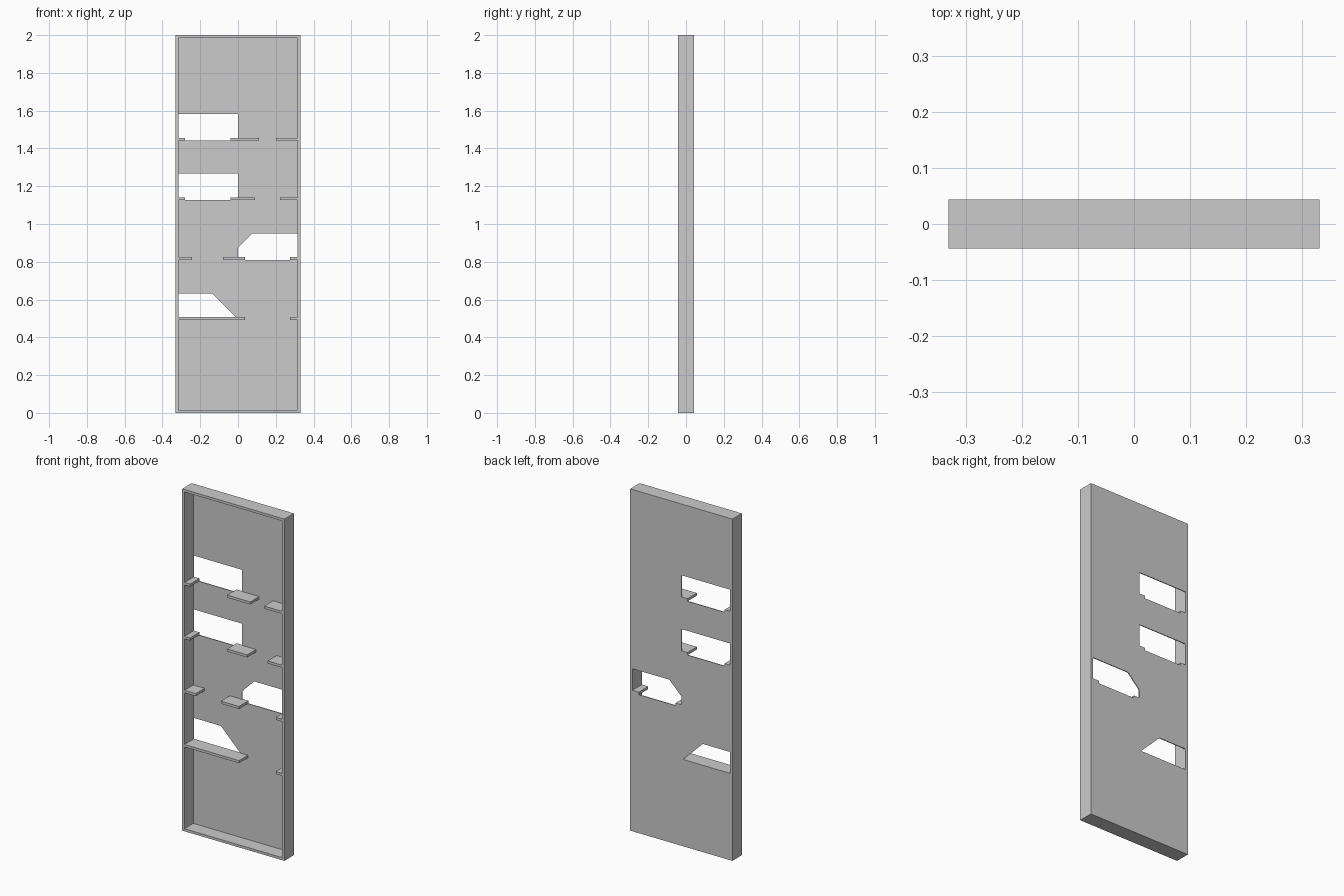
import bpy, bmesh
from math import pi
from mathutils import Matrix

if "Cube" in bpy.data.objects:
    bpy.data.objects.remove(bpy.data.objects["Cube"])

W, H, D = 0.331, 2.0, 0.0435      # half width, height, half depth
T, BACK = 0.015, 0.005            # board and back panel thickness
IN = W - T                        # inner half width


def rect(x0, x1, z0, z1):
    return [(x0, z0), (x1, z0), (x1, z1), (x0, z1)]


def plate(name, loops, y0, y1):
    """Flat board drawn in x/z (first loop outline, others holes), from y0 to y1."""
    cu = bpy.data.curves.new(name + "_profile", 'CURVE')
    cu.dimensions = '2D'
    cu.fill_mode = 'BOTH'
    cu.extrude = (y1 - y0) / 2
    for pts in loops:
        sp = cu.splines.new('POLY')
        sp.points.add(len(pts) - 1)
        for p, (x, z) in zip(sp.points, pts):
            p.co = (x, z, 0, 1)
        sp.use_cyclic_u = True
    tmp = bpy.data.objects.new(name + "_tmp", cu)
    bpy.context.collection.objects.link(tmp)
    dg = bpy.context.evaluated_depsgraph_get()
    me = bpy.data.meshes.new_from_object(tmp.evaluated_get(dg))
    bpy.data.objects.remove(tmp)
    me.transform(Matrix.Translation((0, (y0 + y1) / 2, 0)) @ Matrix.Rotation(pi / 2, 4, 'X'))
    bm = bmesh.new()
    bm.from_mesh(me)
    bmesh.ops.remove_doubles(bm, verts=bm.verts, dist=1e-5)
    bmesh.ops.recalc_face_normals(bm, faces=bm.faces)
    bmesh.ops.dissolve_limit(bm, angle_limit=0.01, verts=bm.verts, edges=bm.edges)
    for f in bm.faces:
        f.smooth = False
    bm.to_mesh(me)
    bm.free()
    me.name = name
    ob = bpy.data.objects.new(name, me)
    bpy.context.collection.objects.link(ob)
    return ob


# Shelf rows: bottom height, then x ranges of each shelf piece
rows = [
    (1.441, [(-IN, -0.28), (-0.04, 0.11), (0.20, IN)]),
    (1.126, [(-IN, -0.28), (-0.04, 0.09), (0.222, IN)]),
    (0.810, [(-IN, -0.243), (-0.08, 0.037), (0.275, IN)]),
    (0.493, [(-IN, 0.037), (0.275, IN)]),
]


# Openings in the back panel, notched around the shelf ends
def window(z):
    s = z + T
    return [(-0.28, z), (-0.04, z), (-0.04, s), (0, s), (0, z + 0.142),
            (-IN, z + 0.142), (-IN, s), (-0.28, s)]


z3 = 0.810
holes = [
    window(1.441),
    window(1.126),
    [(0.037, z3), (0.275, z3), (0.275, z3 + T), (IN, z3 + T), (IN, 0.951),
     (0.077, 0.951), (0, 0.874), (0, z3 + T), (0.037, z3 + T)],
    [(-IN, 0.508), (-0.012, 0.508), (-0.138, 0.633), (-IN, 0.633)],
]

# Back panel and surrounding frame
outer = rect(-W, W, 0, H)
plate("back_panel", [outer] + holes, D - BACK, D)
plate("frame", [outer, rect(-IN, IN, T, H - T)], -D, D - BACK)

# Shelf pieces
for r, (z, spans) in enumerate(rows):
    for i, (x0, x1) in enumerate(spans):
        plate(f"shelf_{r + 1}_{i + 1}", [rect(x0, x1, z, z + T)], -D, D - BACK)
